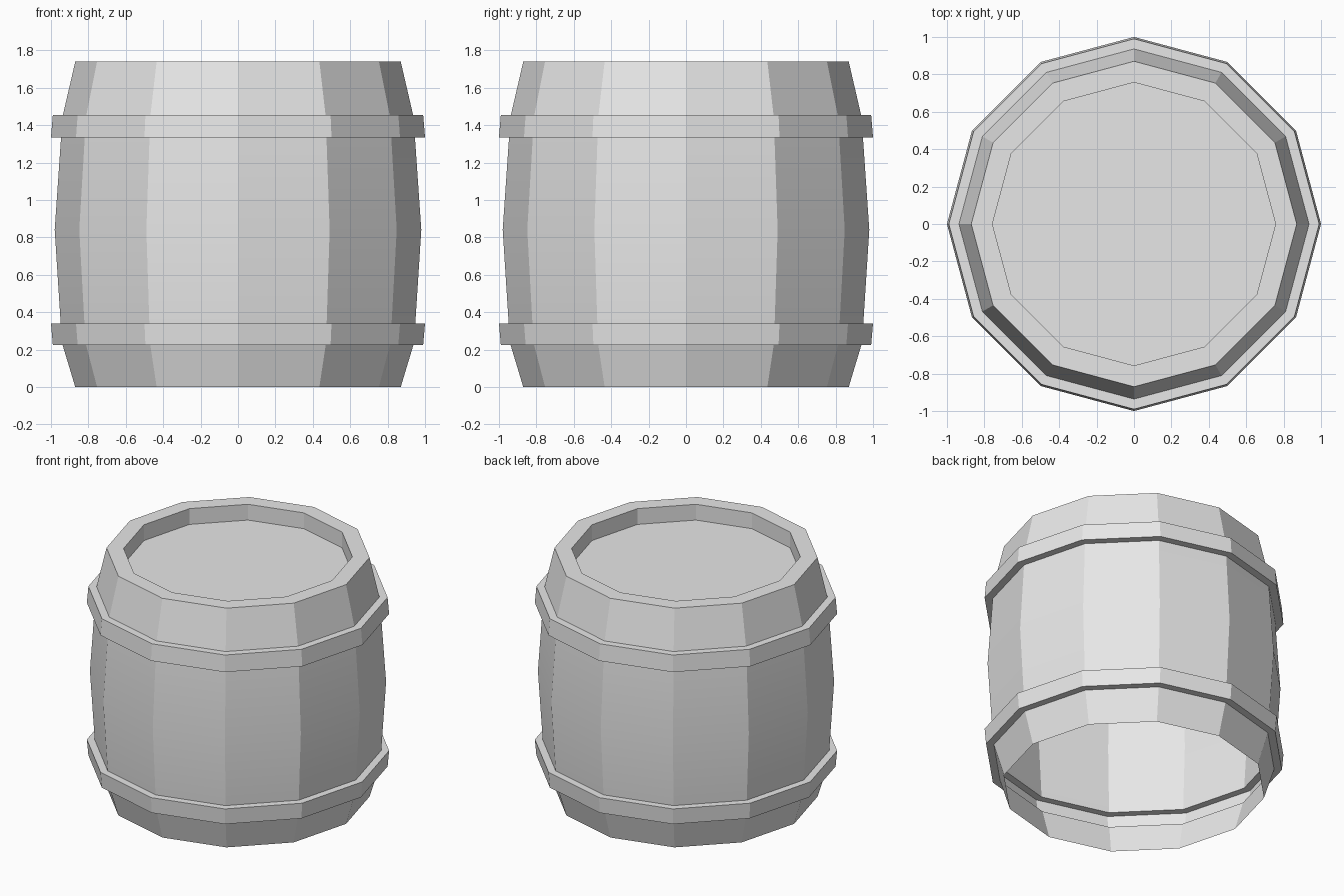
import bpy, bmesh, math

SIDES = 12

cube = bpy.data.objects.get("Cube")
if cube:
    bpy.data.objects.remove(cube, do_unlink=True)

grey = bpy.data.materials.new("plain grey")
grey.use_nodes = True
colour = (0.8, 0.8, 0.8, 1)
grey.diffuse_color = colour
grey.node_tree.nodes["Principled BSDF"].inputs["Base Color"].default_value = colour


def lathe(name, profile, cap=False):
    """Turn (radius, height) points, listed bottom to top outside, into a ring shell."""
    bm = bmesh.new()
    rings = []
    for r, z in profile:
        angles = [math.tau * i / SIDES for i in range(SIDES)]
        rings.append([bm.verts.new((r * math.cos(a), r * math.sin(a), z)) for a in angles])
    for low, high in zip(rings, rings[1:]):
        for i in range(SIDES):
            j = (i + 1) % SIDES
            bm.faces.new((low[i], low[j], high[j], high[i]))
    if cap:
        bm.faces.new(rings[-1])
    mesh = bpy.data.meshes.new(name)
    bm.to_mesh(mesh)
    bm.free()
    mesh.materials.append(grey)
    obj = bpy.data.objects.new(name, mesh)
    bpy.context.collection.objects.link(obj)
    bpy.ops.object.select_all(action="DESELECT")
    obj.select_set(True)
    bpy.context.view_layer.objects.active = obj
    bpy.ops.object.shade_smooth_by_angle(angle=math.radians(25))
    return obj


# Staves, open underneath and bulging at the middle
lathe("lower_staves", [(0.87, 0), (0.938, 0.225)])
lathe("middle_staves", [(0.948, 0.34), (0.98, 0.84), (0.946, 1.335)])
lathe("upper_staves", [(0.936, 1.455), (0.87, 1.74)])

# Hoops standing out from the staves
lathe("lower_hoop", [(0.938, 0.225), (0.99, 0.225), (1.0, 0.34), (0.948, 0.34)])
lathe("upper_hoop", [(0.946, 1.335), (1.0, 1.335), (0.99, 1.455), (0.936, 1.455)])

# Flat rim and sunken lid
lathe("rim_and_lid", [(0.87, 1.74), (0.757, 1.74), (0.757, 1.625)], cap=True)
